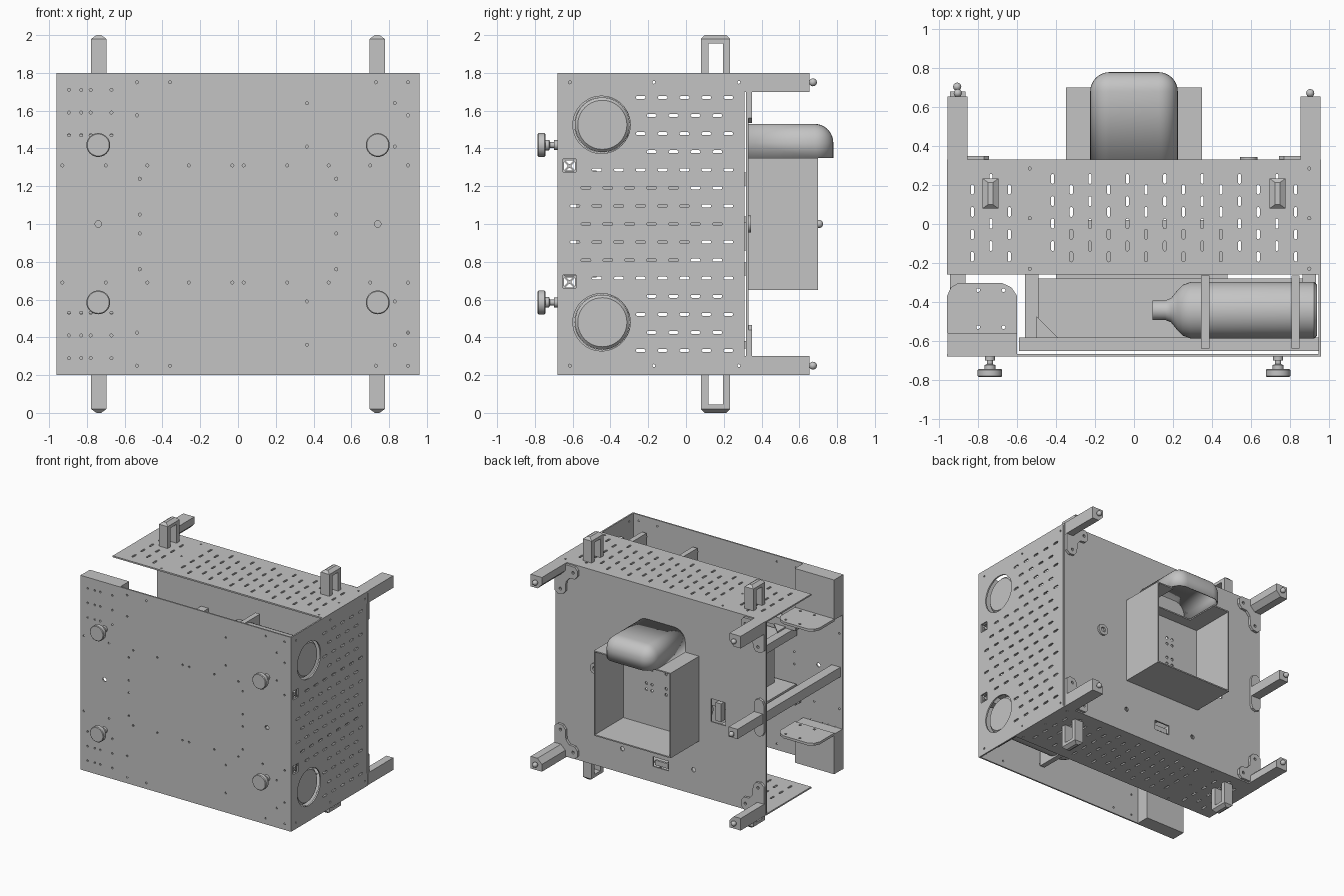
import bpy, bmesh, math
from mathutils import Matrix, Vector

cube = bpy.data.objects.get("Cube")
if cube:
    bpy.data.objects.remove(cube)

grey = bpy.data.materials.new("light grey metal")
grey.diffuse_color = (0.55, 0.55, 0.55, 1)
grey.use_nodes = True
grey.node_tree.nodes["Principled BSDF"].inputs["Base Color"].default_value = (0.55, 0.55, 0.55, 1)

made = []
X, Y, Z = Vector((1, 0, 0)), Vector((0, 1, 0)), Vector((0, 0, 1))
PLANES = {"xy": (X, Y, Z), "xz": (X, Z, -Y), "yz": (Y, Z, X)}


def add(name, mesh):
    obj = bpy.data.objects.new(name, mesh)
    bpy.context.collection.objects.link(obj)
    mesh.materials.clear()
    mesh.materials.append(grey)
    made.append(obj)
    return obj


def from_bm(name, bm):
    bmesh.ops.recalc_face_normals(bm, faces=bm.faces)
    mesh = bpy.data.meshes.new(name)
    bm.to_mesh(mesh)
    bm.free()
    return add(name, mesh)


def rect(a, b, c, d):
    return [(a, c), (b, c), (b, d), (a, d)]


def circle(u, v, r, n=8):
    return [(u + r * math.cos(math.tau * i / n), v + r * math.sin(math.tau * i / n)) for i in range(n)]


def slot(u, v, upright=False, half=0.018, r=0.008):
    pts = []
    for side in (1, -1):
        for i in range(5):
            a = -math.pi / 2 + math.pi * i / 4
            pts.append((side * (half + r * math.cos(a)), side * r * math.sin(a)))
    return [(u - q, v + p) if upright else (u + p, v + q) for p, q in pts]


def plate(name, plane, lo, hi, loops):
    """Extruded outline (first loop) with holes (other loops), between lo and hi along the normal axis."""
    cu = bpy.data.curves.new(name, "CURVE")
    cu.dimensions = "2D"
    cu.fill_mode = "BOTH"
    cu.extrude = (hi - lo) / 2
    for loop in loops:
        sp = cu.splines.new("POLY")
        sp.points.add(len(loop) - 1)
        for p, (u, v) in zip(sp.points, loop):
            p.co = (u, v, 0, 1)
        sp.use_cyclic_u = True
    tmp = bpy.data.objects.new("tmp", cu)
    bpy.context.collection.objects.link(tmp)
    dg = bpy.context.evaluated_depsgraph_get()
    mesh = bpy.data.meshes.new_from_object(tmp.evaluated_get(dg))
    bpy.data.objects.remove(tmp)
    u, v, n = PLANES[plane]
    offset = Vector([abs(c) for c in n]) * (lo + hi) / 2
    mat = Matrix((u, v, n)).transposed().to_4x4()
    bm = bmesh.new()
    bm.from_mesh(mesh)
    bmesh.ops.remove_doubles(bm, verts=bm.verts, dist=1e-5)
    bmesh.ops.transform(bm, matrix=Matrix.Translation(offset) @ mat, verts=bm.verts)
    return from_bm(name, bm)


def box(name, x0, x1, y0, y1, z0, z1):
    return plate(name, "xy", z0, z1, [rect(x0, x1, y0, y1)])


def lathe(name, profile, axis, at, n=32):
    """Profile of (distance along axis, radius), closed by its zero radii."""
    bm = bmesh.new()
    side = Z
    vs = [bm.verts.new(axis * d + side * r) for d, r in profile]
    es = [bm.edges.new(pair) for pair in zip(vs, vs[1:])]
    bmesh.ops.spin(bm, geom=vs + es, axis=axis, cent=(0, 0, 0), angle=math.tau, steps=n)
    bmesh.ops.remove_doubles(bm, verts=bm.verts, dist=1e-5)
    bmesh.ops.translate(bm, verts=bm.verts, vec=at)
    return from_bm(name, bm)


def ball(name, at, r=0.021):
    bm = bmesh.new()
    bmesh.ops.create_uvsphere(bm, u_segments=16, v_segments=10, radius=r)
    bmesh.ops.translate(bm, verts=bm.verts, vec=at)
    return from_bm(name, bm)


# Front panel with fixing holes mirrored about mid height
holes = [(x, z) for x in (-0.895, -0.83, -0.78, -0.67) for z in (1.71, 1.59, 1.47)]
holes += [(x, 1.31) for x in (-0.93, -0.7, -0.48, -0.26, -0.03, 0.03, 0.26, 0.48, 0.7, 0.9)]
holes += [(x, z) for x in (-0.52, 0.52) for z in (1.24, 1.05)]
holes += [(x, z) for x in (0.365, 0.83) for z in (1.64, 1.41)]
holes += [(-0.535, 1.75), (-0.36, 1.75), (0.73, 1.75), (0.9, 1.75), (-0.535, 1.575), (0.9, 1.575)]
loops = [rect(-0.96, 0.96, 0.2, 1.8)]
loops += [circle(x, zz, 0.008) for x, z in holes for zz in (z, 2 - z)]
loops += [circle(x, 1, 0.017, 16) for x in (-0.74, 0.74)]
plate("front_panel", "xz", -0.68, -0.668, loops)

# Left side panel: staggered slots, bottle openings, rail openings
loops = [rect(-0.668, 0.31, 0.2, 1.8)]
for k in range(-7, 8):
    first = -0.24 if k % 2 else -0.182
    for j in range(-3, 5):
        y = first + 0.116 * j
        if y < 0.24 and (j >= 0 or (abs(k) <= 3 and y > -0.6 and (abs(k) < 3 or j > -3))):
            loops.append(slot(y, 1 + 0.0957 * k))
for z in (1.525, 0.48):
    loops.append(circle(-0.447, z, 0.152, 48))
for z in (1.31, 0.695):
    loops.append(rect(-0.652, -0.582, z - 0.035, z + 0.035))
loops += [circle(y, z, 0.008) for y in (-0.615, -0.17, 0.28) for z in (0.25, 1.75)]
plate("left_side_panel", "yz", 0.948, 0.96, loops)

# Top and bottom panels
columns = [0.83 - 0.096 * k for k in range(14)] + [-0.64, -0.735, -0.83]
loops = [rect(-0.96, 0.96, -0.26, 0.318)]
for k, x in enumerate(columns):
    top = 0.177 if k % 2 == 0 else 0.232
    loops += [slot(x, top - 0.115 * j, True) for j in range(4)]
loops += [circle(x, y, 0.008) for x in (-0.535, 0.9) for y in (0.285, 0.03, -0.23)]
for name, z in (("top_panel", 1.788), ("bottom_panel", 0.2)):
    plate(name, "xy", z, z + 0.012, loops)

# Back panel
loops = [rect(-0.96, 0.96, 0.2, 1.8), rect(-0.59, -0.46, 0.84, 1.03), rect(-0.07, 0.07, 0.33, 0.41)]
loops += [circle(gx + dx, gz + dz, 0.012) for gx in (-0.1, 0.08) for gz in (0.95, 1.12)
          for dx in (0, 0.05) for dz in (0, 0.05)]
loops += [circle(x, z, 0.018, 12) for x in (-0.3, 0.35) for z in (0.4,)]
plate("back_panel", "xz", 0.318, 0.33, loops)
plate("back_port", "xz", 0.33, 0.345, [circle(0.59, 1.0, 0.045, 20), circle(0.59, 1.0, 0.02, 12)])
box("back_port_small_plate", -0.06, 0.06, 0.30, 0.318, 0.34, 0.38)
box("back_latch", -0.55, -0.5, 0.28, 0.33, 0.86, 1.01)

# Open box on the back
box("back_box_bottom", -0.35, 0.35, 0.33, 0.70, 0.65, 0.66)
for name, x in (("back_box_right_wall", -0.35), ("back_box_left_wall", 0.34)):
    box(name, x, x + 0.01, 0.33, 0.70, 0.66, 1.35)
plate("back_box_top", "xy", 1.34, 1.35,
      [[(-0.34, 0.33), (0.34, 0.33), (0.34, 0.70), (0.2, 0.70), (0.2, 0.42), (-0.2, 0.42), (-0.2, 0.70), (-0.34, 0.70)]])

# Rounded hood, open below
bm = bmesh.new()
bmesh.ops.create_cube(bm, size=1)
bmesh.ops.transform(bm, matrix=Matrix.Translation((0, 0.555, 1.44)) @ Matrix.Diagonal((0.45, 0.45, 0.18, 1)), verts=bm.verts)
low = [f for f in bm.faces if f.normal.z < -0.5 or f.normal.y < -0.5]
rims = {e for f in low for e in f.edges}
bmesh.ops.delete(bm, geom=low, context="FACES_ONLY")
bmesh.ops.bevel(bm, geom=[e for e in bm.edges if e not in rims], offset=0.1, segments=8, profile=0.5, affect="EDGES")
hood = from_bm("hood", bm)
for f in hood.data.polygons:
    f.use_smooth = True
solid = hood.modifiers.new("thickness", "SOLIDIFY")
solid.thickness = 0.01

# Corner arms with lobed brackets and end balls
lobes = [(0.955, 1.79), (0.77, 1.79), (0.745, 1.765), (0.745, 1.72), (0.77, 1.69), (0.82, 1.685), (0.85, 1.65),
         (0.855, 1.57), (0.88, 1.54), (0.925, 1.535), (0.955, 1.56)]
for sx, side in ((1, "left"), (-1, "right")):
    for sz, level in ((1, "top"), (-1, "bottom")):
        def place(pts):
            return [(sx * x, 1 + sz * (z - 1)) for x, z in pts]
        plate(f"{side}_{level}_bracket", "xz", 0.33, 0.35,
              [place(lobes)] + [place(circle(x, z, 0.012)) for x, z in ((0.785, 1.74), (0.9, 1.58))])
        arm = [(0.957, 1.8), (0.855, 1.8), (0.855, 1.74), (0.895, 1.7), (0.957, 1.7)]
        plate(f"{side}_{level}_arm", "xz", 0.31, 0.655, [place(arm)])
        ball(f"{side}_{level}_arm_ball", (sx * 0.905, 0.672, 1 + sz * 0.75))

# Middle arm on the open side
plate("middle_arm", "xz", -0.66, 0.68, [rect(-0.945, -0.865, 0.96, 1.04)])
ball("middle_arm_ball", (-0.908, 0.705, 1.0))
plate("middle_arm_bracket", "xz", 0.33, 0.35, [slot(-0.91, 1.0, True, 0.11, 0.045)])

# Handles on top and bottom
for x, side in ((-0.737, "right"), (0.737, "left")):
    for s, level in ((1, "top"), (-1, "bottom")):
        outline = [(0.08, 1.8), (0.08, 1.98), (0.1, 2), (0.213, 2), (0.233, 1.98), (0.233, 1.8),
                   (0.195, 1.8), (0.195, 1.955), (0.118, 1.955), (0.118, 1.8)]
        obj = plate(f"{side}_{level}_handle", "yz", x - 0.04, x + 0.04, [[(y, 1 + s * (z - 1)) for y, z in outline]])
        # Tapered grip
        for v in obj.data.vertices:
            if abs(v.co.z - 1) > 0.99:
                v.co.x = x + (v.co.x - x) * 0.3

# Levelling feet on the front
foot = [(-0.785, 0), (-0.785, 0.058), (-0.78, 0.063), (-0.75, 0.063), (-0.745, 0.058), (-0.745, 0.028),
        (-0.725, 0.028), (-0.72, 0.016), (-0.7, 0.016), (-0.7, 0.026), (-0.68, 0.026), (-0.68, 0)]
for x in (-0.74, 0.74):
    for z in (1.418, 0.585):
        lathe("levelling_foot", foot, Y, (x, 0, z))

# Bottles with straps
bottle = [(0.095, 0), (0.095, 0.05), (0.16, 0.05), (0.19, 0.062), (0.225, 0.105), (0.25, 0.13), (0.29, 0.145),
          (0.925, 0.145), (0.94, 0.13), (0.94, 0)]
for z, level in ((1.525, "top"), (0.48, "bottom")):
    lathe(f"{level}_bottle", bottle, X, (0, -0.443, z), 40)
    for x in (0.345, 0.808):
        plate(f"{level}_bottle_strap", "yz", x, x + 0.042,
              [rect(-0.64, -0.265, z - 0.158, z + 0.158), circle(-0.443, z, 0.146, 40)])

# Slotted frame rails with corner gussets and shelves


def rail_profile(u, v):
    loops = [rect(u - 0.034, u + 0.034, v - 0.034, v + 0.034)]
    wedge = [(-0.022, 0.029), (0.022, 0.029), (0.005, 0.011), (-0.005, 0.011)]
    for c, s in ((1, 0), (0, 1), (-1, 0), (0, -1)):
        loops.append([(u + p * c - q * s, v + p * s + q * c) for p, q in wedge])
    return loops


for s, level in ((1, "top"), (-1, "bottom")):
    plate(f"{level}_cross_rail", "yz", -0.59, 0.947, rail_profile(-0.617, 1 + s * 0.307))
    zr = 1 + s * 0.238
    for x in (-0.525, 0.9):
        plate(f"{level}_depth_rail", "xz", -0.645, 0.318, rail_profile(x, zr))
    for x, d in ((-0.5, 1), (0.87, -1)):
        plate(f"{level}_gusset", "xy", zr + s * 0.04 - 0.006, zr + s * 0.04 + 0.006,
              [[(x, -0.64), (x + d * 0.165, -0.64), (x, -0.475)]])
    zs = 1 + s * 0.205
    box(f"{level}_shelf", -0.55, 0.93, -0.65, -0.28, zs - 0.005, zs + 0.005)

# Equipment housing between the shelves
box("equipment_housing", -0.4, 0.48, -0.58, 0.02, 0.8, 1.2)

# Corner housings on the open side, each with a rounded shelf
shelf = [(-0.96, -0.56), (-0.96, -0.37), (-0.94, -0.325), (-0.9, -0.302), (-0.68, -0.302), (-0.63, -0.325),
         (-0.6, -0.37), (-0.6, -0.56)]
for s, level in ((1, "top"), (-1, "bottom")):
    zs = 1 + s * 0.47
    ends = sorted((zs, 1 + s * 0.8))
    box(f"{level}_corner_housing", -0.958, -0.6, -0.668, -0.56, *ends)
    plate(f"{level}_corner_shelf", "xy", zs - 0.01, zs + 0.01,
          [shelf] + [circle(x, y, 0.01) for x in (-0.8, -0.67) for y in (-0.34, -0.53)])

# Smooth the round parts while keeping edges sharp
bpy.ops.object.select_all(action="DESELECT")
for obj in made:
    obj.select_set(True)
bpy.context.view_layer.objects.active = made[0]
bpy.ops.object.shade_smooth_by_angle(angle=math.radians(30))
